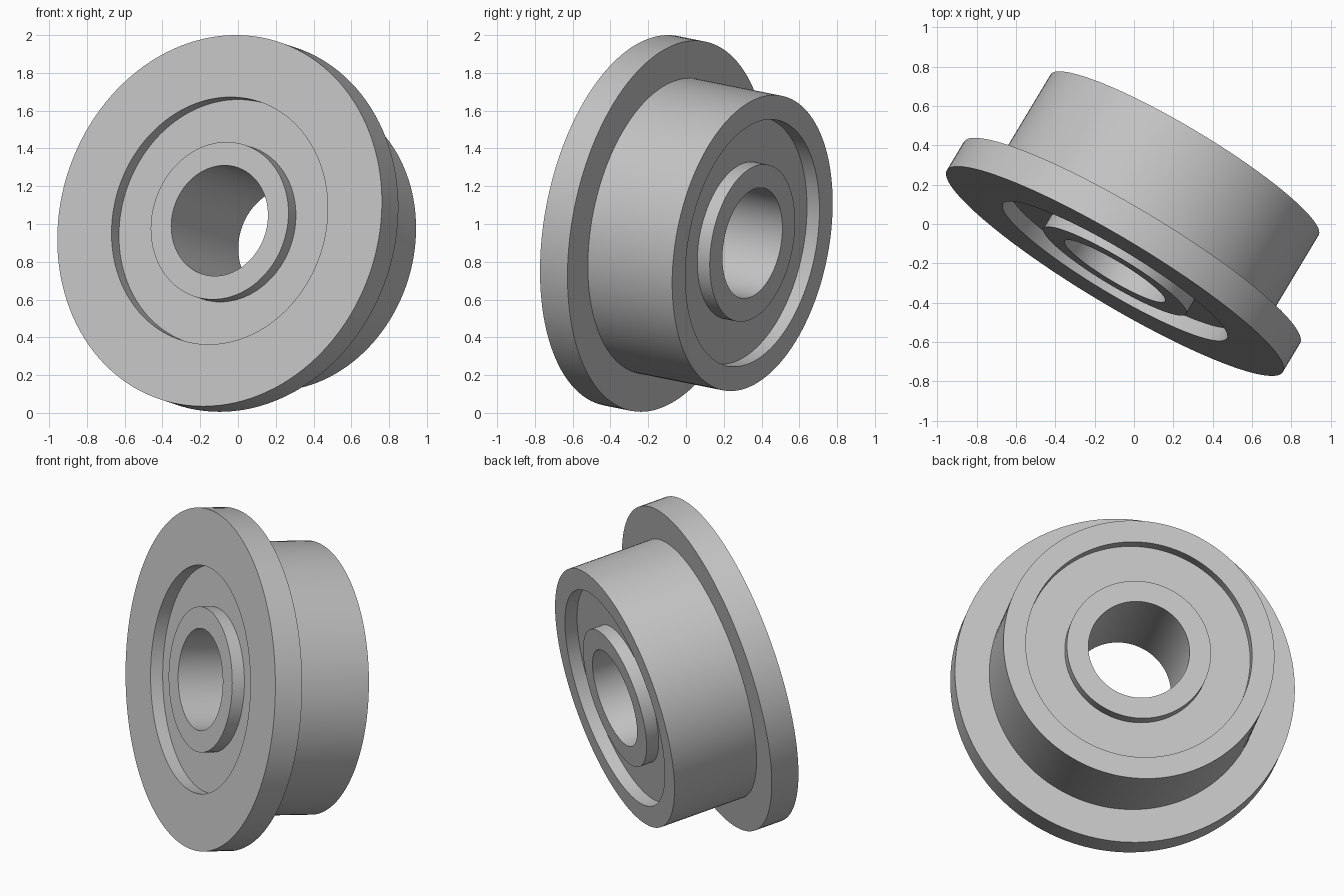
import bpy, bmesh, math
from mathutils import Vector, Matrix

cube = bpy.data.objects.get("Cube")
if cube:
    bpy.data.objects.remove(cube, do_unlink=True)

SEGMENTS = 128
LENGTH = 0.70          # along the bearing axis
RECESS = 0.078         # depth of the shields below both end faces
FLANGE_R, FLANGE_T = 0.997, 0.172
BODY_R, RACE_R = 0.795, 0.664
INNER_R, BORE_R = 0.423, 0.297

# Tilted bearing axis, starting at the middle of the flange face
axis = Vector((0.6, 1.0, -0.2)).normalized()
place = Matrix.Translation((-0.0975, -0.24, 1.0175)) @ axis.to_track_quat('Z', 'Y').to_matrix().to_4x4()

steel = bpy.data.materials.new("grey steel")
steel.use_nodes = True
colour = (0.55, 0.55, 0.55, 1)
steel.diffuse_color = colour
steel.node_tree.nodes["Principled BSDF"].inputs["Base Color"].default_value = colour


def turned_ring(name, profile):
    """Spin a closed (radius, height) profile about the bearing axis."""
    bm = bmesh.new()
    verts = [bm.verts.new((r, 0, h)) for r, h in profile]
    edges = [bm.edges.new((verts[i - 1], verts[i])) for i in range(len(verts))]
    bmesh.ops.spin(bm, geom=verts + edges, cent=(0, 0, 0), axis=(0, 0, 1),
                   angle=math.tau, steps=SEGMENTS, use_merge=True)
    bmesh.ops.remove_doubles(bm, verts=bm.verts[:], dist=1e-5)
    bmesh.ops.recalc_face_normals(bm, faces=bm.faces[:])
    mesh = bpy.data.meshes.new(name)
    bm.to_mesh(mesh)
    bm.free()
    mesh.materials.append(steel)
    obj = bpy.data.objects.new(name, mesh)
    obj.matrix_world = place
    bpy.context.collection.objects.link(obj)
    bpy.ops.object.select_all(action='DESELECT')
    obj.select_set(True)
    bpy.context.view_layer.objects.active = obj
    bpy.ops.object.shade_smooth_by_angle(angle=math.radians(30))
    return obj


# Outer ring with its flange at the front end
turned_ring("flanged_outer_ring", [
    (RACE_R, 0), (FLANGE_R, 0), (FLANGE_R, FLANGE_T),
    (BODY_R, FLANGE_T), (BODY_R, LENGTH), (RACE_R, LENGTH)])

# Inner ring with the bore, flush with both end faces
turned_ring("inner_ring", [
    (BORE_R, 0), (INNER_R, 0), (INNER_R, LENGTH), (BORE_R, LENGTH)])

# Sunken shields closing the gap, tucked slightly into both rings
lap = 0.01
turned_ring("shields", [
    (INNER_R - lap, RECESS), (RACE_R + lap, RECESS),
    (RACE_R + lap, LENGTH - RECESS), (INNER_R - lap, LENGTH - RECESS)])
